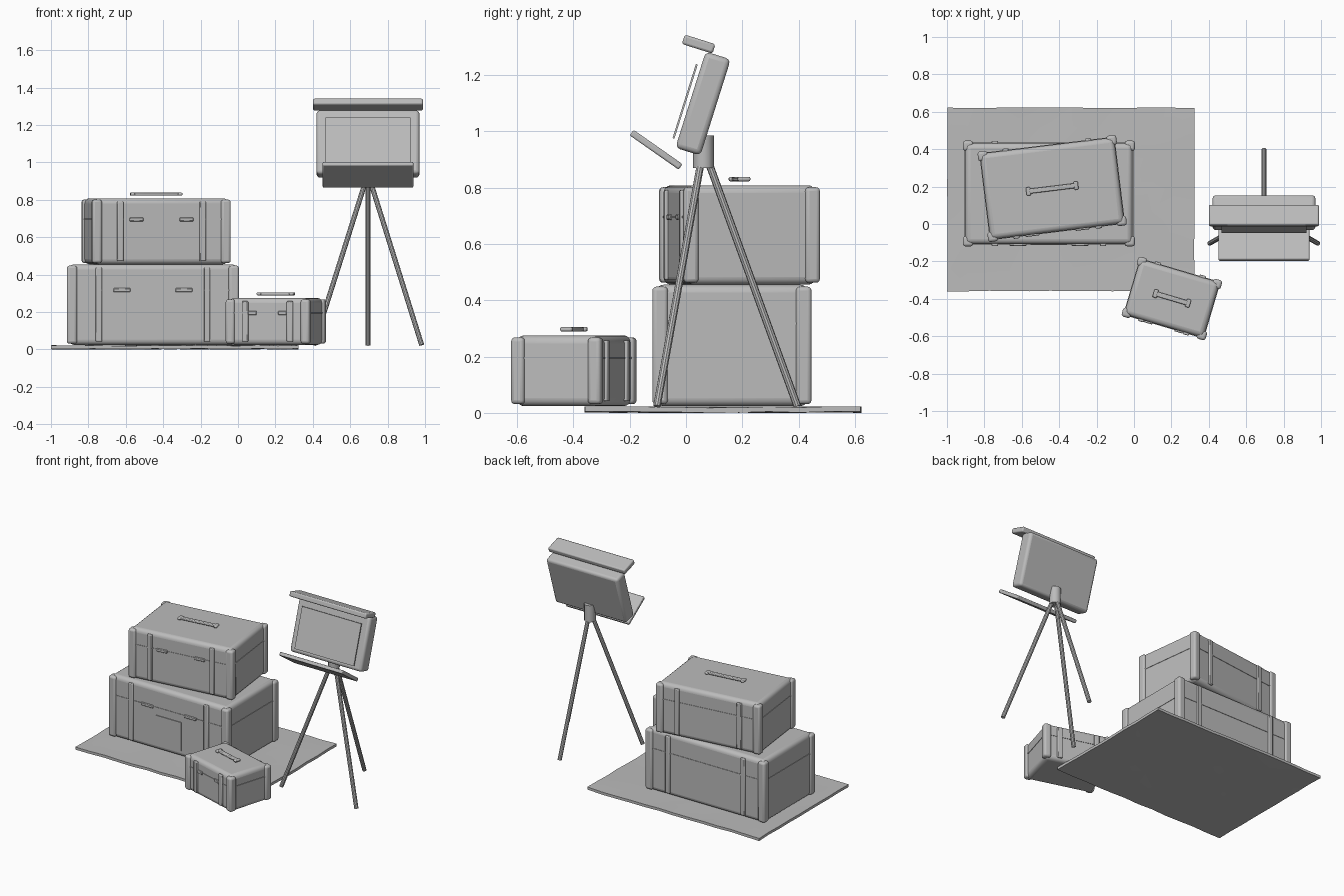
import bpy, bmesh, math, random
from mathutils import Vector, Matrix

if "Cube" in bpy.data.objects:
    bpy.data.objects.remove(bpy.data.objects["Cube"])

random.seed(4)
grey = bpy.data.materials.new("plain grey")
grey.diffuse_color = (0.5, 0.5, 0.5, 1)
grey.use_nodes = True
grey.node_tree.nodes["Principled BSDF"].inputs["Base Color"].default_value = grey.diffuse_color


def finish(name, bm, matrix=Matrix(), bevel=0, segments=3):
    """Turn a bmesh into a named, shaded object with an optional rounded edge."""
    mesh = bpy.data.meshes.new(name)
    bm.to_mesh(mesh)
    bm.free()
    mesh.materials.append(grey)
    ob = bpy.data.objects.new(name, mesh)
    bpy.context.collection.objects.link(ob)
    ob.matrix_world = matrix
    if bevel:
        mod = ob.modifiers.new("rounding", 'BEVEL')
        mod.width = bevel
        mod.segments = segments
        mod.limit_method = 'ANGLE'
    bpy.ops.object.select_all(action='DESELECT')
    ob.select_set(True)
    bpy.context.view_layer.objects.active = ob
    bpy.ops.object.shade_smooth_by_angle(angle=math.radians(35))
    return ob


def box(name, centre, size, matrix=Matrix(), bevel=0, segments=3):
    bm = bmesh.new()
    bmesh.ops.create_cube(bm, size=1)
    bmesh.ops.scale(bm, vec=size, verts=bm.verts)
    bmesh.ops.translate(bm, vec=centre, verts=bm.verts)
    return finish(name, bm, matrix, bevel, segments)


def rod(name, start, end, radius, sides=12):
    start, end = Vector(start), Vector(end)
    axis = end - start
    bm = bmesh.new()
    bmesh.ops.create_cone(bm, cap_ends=True, segments=sides, radius1=radius,
                          radius2=radius, depth=axis.length)
    matrix = Matrix.Translation((start + end) / 2) @ \
        axis.to_track_quat('Z', 'Y').to_matrix().to_4x4()
    return finish(name, bm, matrix)


def suitcase(name, x, y, turn, width, depth, z0, z1, post, strap_x, handle):
    """Suitcase with corner guards, straps, seam band, latches and handle."""
    m = Matrix.Translation((x, y, 0)) @ Matrix.Rotation(math.radians(turn), 4, 'Z')
    w, d, h = width - 0.024, depth - 0.024, z1 - z0
    mid = (z0 + z1) / 2
    seam = z0 + 0.68 * h
    box(name + "_body", (0, 0, mid), (w, d, h), m, 0.028, 4)
    box(name + "_seam_band", (0, 0, seam), (w + 0.006, d + 0.006, 0.008), m)
    for sx in (-1, 1):
        for sy in (-1, 1):
            # corner guards on all four uprights, straps front and back
            box(name + "_corner_guard",
                (sx * (width - post) / 2, sy * (depth - post) / 2, mid),
                (post, post, h - 0.014), m, 0.014)
            box(name + "_strap", (sx * strap_x, sy * (d / 2 + 0.002), mid),
                (0.034, 0.018, h - 0.035), m, 0.005, 2)
        # front latches
        box(name + "_latch", (sx * 0.18 * width, -d / 2 - 0.003, seam),
            (0.1 * width, 0.012, 0.02), m, 0.003, 1)
        # handle ends
        box(name + "_handle_end", (sx * (handle / 2 - 0.012), 0, z1 + 0.022),
            (0.024, 0.045, 0.016), m, 0.006, 2)
    box(name + "_handle", (0, 0, z1 + 0.022), (handle - 0.03, 0.026, 0.016), m, 0.005, 2)
    return m


# slightly uneven ground mat
bm = bmesh.new()
bmesh.ops.create_grid(bm, x_segments=12, y_segments=9, size=0.5)
for v in bm.verts:
    v.co.x = -0.3375 + v.co.x * 1.32
    v.co.y = 0.132 + v.co.y * 0.98
    v.co.x += random.uniform(-0.002, 0.002)
    v.co.y += random.uniform(-0.002, 0.002)
    v.co.z = random.uniform(0.0, 0.005)
for v in bm.verts:
    v.co.x = max(v.co.x, -1.0)
top = bmesh.ops.extrude_face_region(bm, geom=bm.faces[:])
bmesh.ops.translate(bm, vec=(0, 0, 0.018),
                    verts=[g for g in top["geom"] if isinstance(g, bmesh.types.BMVert)])
bmesh.ops.recalc_face_normals(bm, faces=bm.faces)
finish("ground_mat", bm)

# stacked suitcases and the small one in front
m = suitcase("large_case", -0.455, 0.163, 0, 0.92, 0.565, 0.024, 0.455, 0.055, 0.289, 0.32)
box("large_case_front_panel", (0, -0.272, 0.168), (0.195, 0.008, 0.195), m)
suitcase("middle_case", -0.4375, 0.19, 7, 0.747, 0.487, 0.455, 0.808, 0.053, 0.222, 0.28)
suitcase("small_case", 0.2025, -0.398, -16.5, 0.468, 0.334, 0.024, 0.275, 0.05, 0.125, 0.205)

# tripod
hub = (0.695, 0.062)
rod("tripod_hub", (*hub, 0.87), (*hub, 0.985), 0.037, 12)
for foot_x, foot_y in ((0.405, -0.103), (0.982, -0.103), (0.695, 0.395)):
    out = Vector((foot_x - hub[0], foot_y - hub[1], 0)).normalized() * 0.018
    rod("tripod_leg", (hub[0] + out.x, hub[1] + out.y, 0.89),
        (foot_x, foot_y, 0.024), 0.0135, 10)


def tilted(y, z, degrees):
    return Matrix.Translation((0.695, y, z)) @ Matrix.Rotation(math.radians(degrees), 4, 'X')


# tilted display box with screen, hood and tray
box("display_box", (0, 0, 0), (0.55, 0.093, 0.358), tilted(0.0605, 1.098, -17.5), 0.018)
box("display_screen", (0, 0, 0), (0.455, 0.007, 0.276), tilted(-0.003, 1.106, -17.5))
box("display_hood", (0, 0, 0), (0.588, 0.114, 0.035), tilted(0.045, 1.309, -17.5), 0.008, 2)
box("display_tray", (0, 0, 0), (0.485, 0.212, 0.024), tilted(-0.106, 0.934, -35), 0.006, 2)
